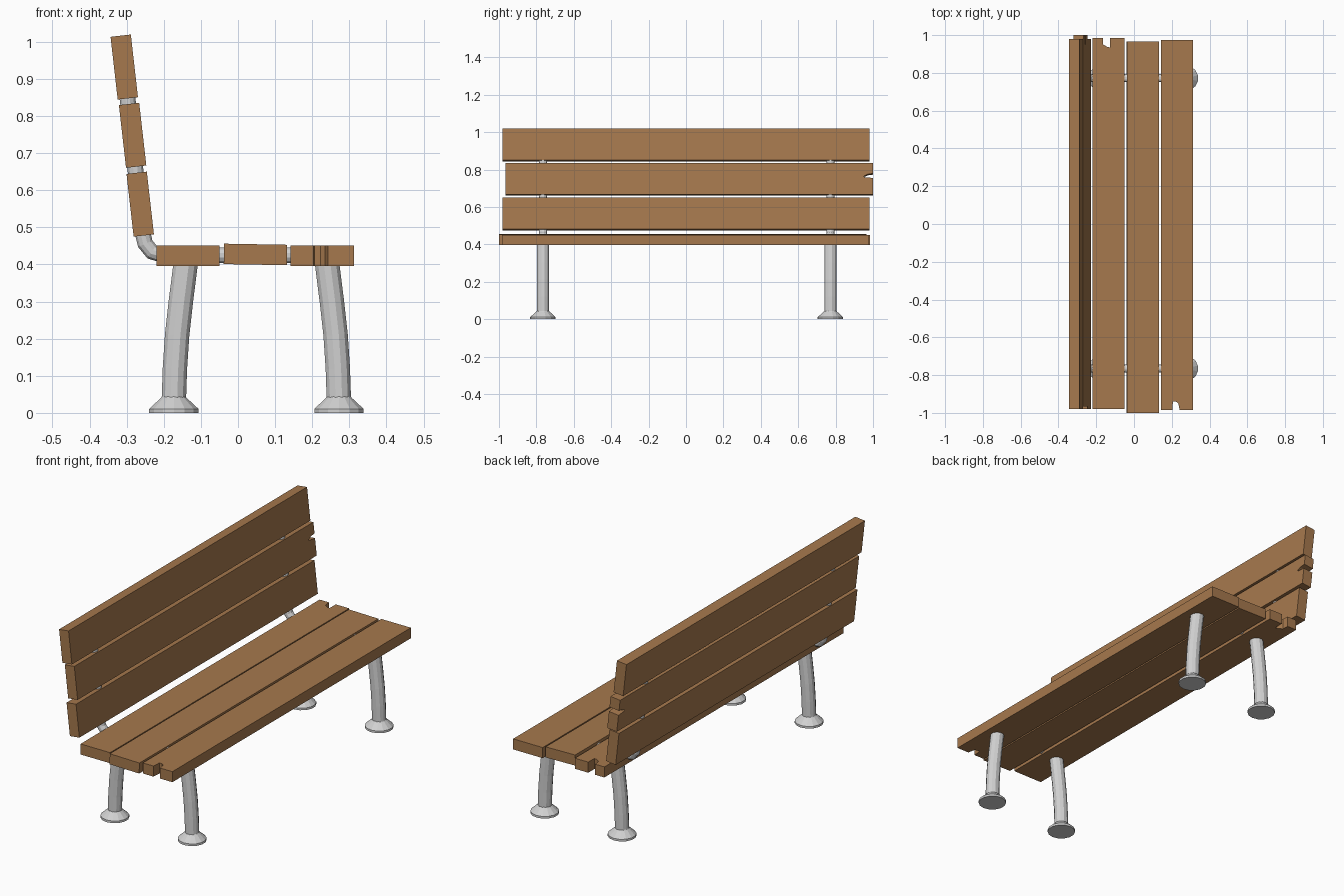
import bpy, bmesh, math
from mathutils import Vector, Matrix

if "Cube" in bpy.data.objects:
    bpy.data.objects.remove(bpy.data.objects["Cube"])


def material(name, rgb):
    m = bpy.data.materials.new(name)
    m.diffuse_color = (*rgb, 1)
    m.use_nodes = True
    m.node_tree.nodes["Principled BSDF"].inputs["Base Color"].default_value = m.diffuse_color
    return m


WOOD = material("warm brown wood", (0.38, 0.19, 0.075))
METAL = material("light grey metal", (0.64, 0.64, 0.64))


def finish(name, bm, mat):
    bmesh.ops.recalc_face_normals(bm, faces=bm.faces)
    me = bpy.data.meshes.new(name)
    bm.to_mesh(me)
    bm.free()
    me.materials.append(mat)
    ob = bpy.data.objects.new(name, me)
    bpy.context.collection.objects.link(ob)
    return ob


def slat(name, x, z, y0, y1, angle, notch_hi=(), notch_lo=(), width=0.17, thick=0.055):
    """Plank along y; notches are (across, depth) points, left to right."""
    h = width / 2
    outline = [(-h, y0)] + [(u, y0 + d) for u, d in notch_lo] + [(h, y0), (h, y1)]
    outline += [(u, y1 - d) for u, d in reversed(notch_hi)] + [(-h, y1)]
    bm = bmesh.new()
    face = bm.faces.new([bm.verts.new((u, v, -thick / 2)) for u, v in outline])
    ext = bmesh.ops.extrude_face_region(bm, geom=[face])
    top = [e for e in ext["geom"] if isinstance(e, bmesh.types.BMVert)]
    bmesh.ops.translate(bm, verts=top, vec=(0, 0, thick))
    bm.transform(Matrix.Translation((x, 0, z)) @ Matrix.Rotation(math.radians(angle), 4, 'Y'))
    return finish(name, bm, WOOD)


def tube(name, y, path, sides=12):
    """Round sweep through (x, z, radius) points in the plane at y."""
    bm = bmesh.new()
    rings = []
    for i, (x, z, r) in enumerate(path):
        a, b = path[max(i - 1, 0)], path[min(i + 1, len(path) - 1)]
        t = Vector((b[0] - a[0], 0, b[1] - a[1])).normalized()
        n = Vector((t.z, 0, -t.x))
        ring = []
        for k in range(sides):
            w = 2 * math.pi * (k + 0.5) / sides
            ring.append(bm.verts.new(Vector((x, y, z)) + n * r * math.cos(w)
                                     + Vector((0, r * math.sin(w), 0))))
        rings.append(ring)
    for p, q in zip(rings, rings[1:]):
        for k in range(sides):
            j = (k + 1) % sides
            bm.faces.new((p[k], p[j], q[j], q[k]))
    bm.faces.new(rings[0])
    bm.faces.new(rings[-1])
    return finish(name, bm, METAL)


# Seat slats, two with chipped ends
slat("seat_slat_rear", -0.135, 0.423, -0.98, 0.985, 0,
     notch_hi=[(-0.030, 0), (-0.028, 0.035), (-0.005, 0.048), (0.008, 0.05), (0.008, 0)])
slat("seat_slat_middle", 0.047, 0.427, -1.0, 0.965, 1)
slat("seat_slat_front", 0.227, 0.423, -0.985, 0.975, 0,
     notch_lo=[(-0.024, 0), (-0.021, 0.045), (-0.005, 0.045), (0.008, 0.035), (0.015, 0)])

# Backrest slats, leaning back
LEAN = -96.5
slat("back_slat_lower", -0.2635, 0.5625, -0.98, 0.98, LEAN)
slat("back_slat_middle", -0.284, 0.748, -0.965, 1.0, LEAN,
     notch_hi=[(0.004, 0), (0.008, 0.045), (0.014, 0.05), (0.024, 0.03), (0.028, 0)])
slat("back_slat_upper", -0.3065, 0.932, -0.98, 0.98, LEAN)

# Bent support pipes and legs with flared feet
for side, y in (("left", -0.765), ("right", 0.772)):
    tube("support_pipe_" + side, y,
         [(0.25, 0.425, 0.022), (-0.205, 0.425, 0.022), (-0.232, 0.434, 0.022),
          (-0.250, 0.456, 0.022), (-0.258, 0.49, 0.022), (-0.308, 0.94, 0.022)])
    for part, x0, sway in (("rear", -0.173, 1), ("front", 0.272, -1)):
        # Leg bows inward towards the seat
        tube(f"{part}_leg_{side}", y,
             [(x0 + sway * dx, z, 0.034) for dx, z in
              ((0, 0.03), (0.003, 0.12), (0.009, 0.21), (0.019, 0.30), (0.031, 0.395), (0.034, 0.42))])
        tube(f"{part}_foot_{side}", y,
             [(x0, 0, 0.068), (x0, 0.011, 0.068), (x0, 0.04, 0.036), (x0, 0.044, 0.033)], 14)
